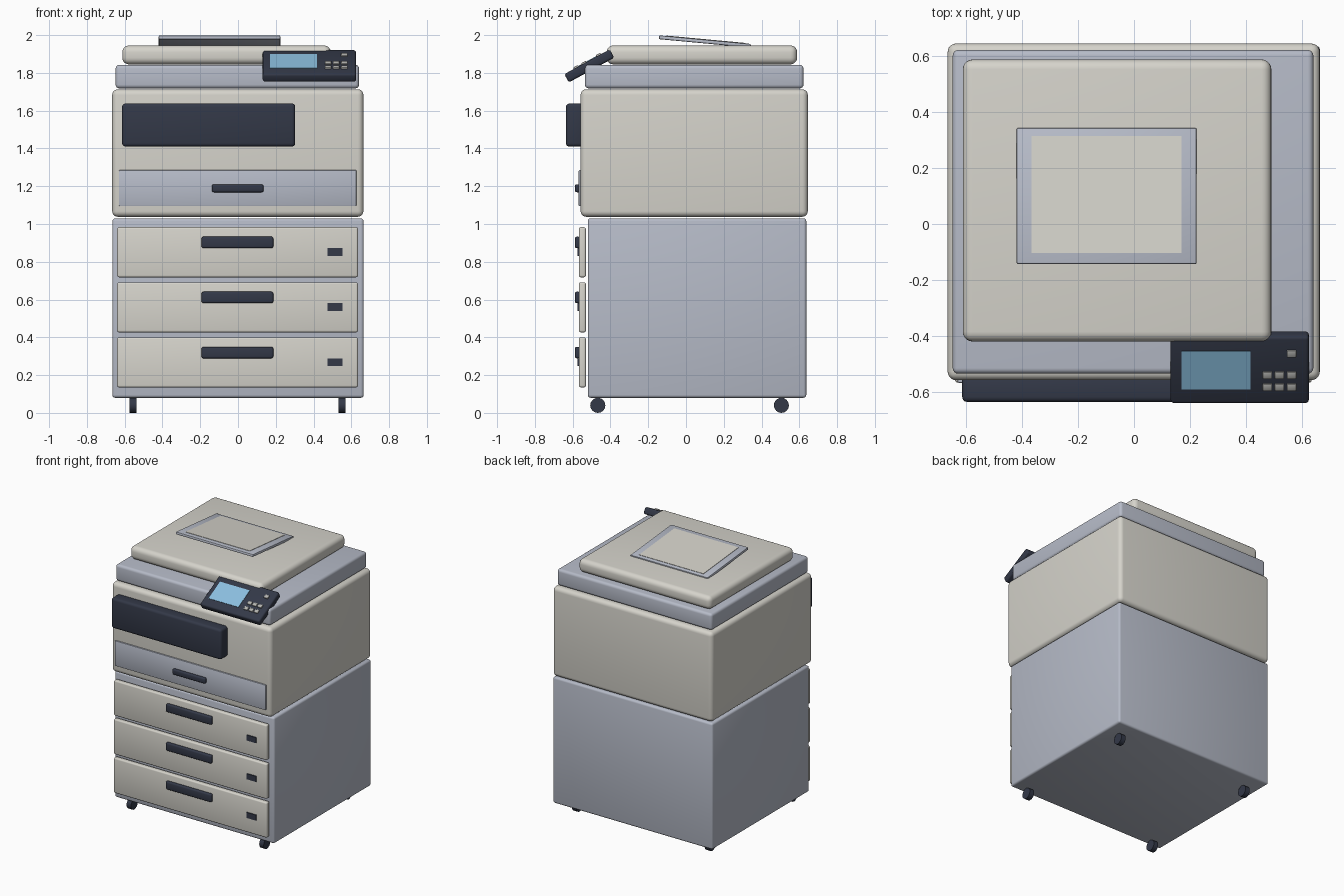
import bpy, math
from mathutils import Matrix, Vector

if "Cube" in bpy.data.objects:
    bpy.data.objects.remove(bpy.data.objects["Cube"])


def material(name, rgb):
    m = bpy.data.materials.new(name)
    m.diffuse_color = (*rgb, 1)
    m.use_nodes = True
    m.node_tree.nodes["Principled BSDF"].inputs["Base Color"].default_value = m.diffuse_color
    return m


BEIGE = material("warm beige", (0.67, 0.655, 0.60))
GREY = material("blue grey", (0.47, 0.50, 0.58))
DARK = material("dark slate", (0.033, 0.040, 0.064))
SCREEN = material("screen blue", (0.26, 0.52, 0.74))
BUTTON = material("button grey", (0.46, 0.46, 0.44))


def finish(o, name, mat, bevel=0, segments=3):
    o.name = name
    o.data.materials.append(mat)
    if bevel:
        b = o.modifiers.new("bevel", "BEVEL")
        b.width, b.segments, b.limit_method = bevel, segments, "ANGLE"
        bpy.ops.object.modifier_apply(modifier="bevel")
    bpy.ops.object.shade_smooth_by_angle(angle=math.radians(35))
    return o


def box(name, mat, x, y, z, bevel=0, segments=3, frame=None):
    """Rounded box from (min, max) ranges, optionally in a tilted frame."""
    bpy.ops.mesh.primitive_cube_add(size=1)
    o = bpy.context.object
    size = [r[1] - r[0] for r in (x, y, z)]
    mid = Vector([(r[0] + r[1]) / 2 for r in (x, y, z)])
    o.data.transform(Matrix.Translation(mid) @ Matrix.Diagonal((*size, 1)))
    finish(o, name, mat, bevel, segments)
    if frame:
        o.matrix_world = frame
    return o


def tilted(origin, degrees):
    return Matrix.Translation(origin) @ Matrix.Rotation(math.radians(degrees), 4, "X")


# Main stacked housings
box("cabinet", GREY, (-0.665, 0.665), (-0.52, 0.637), (0.08, 1.03), 0.015)
box("printer_body", BEIGE, (-0.666, 0.664), (-0.558, 0.645), (1.038, 1.713), 0.03, 5)
box("scanner_base", GREY, (-0.648, 0.641), (-0.535, 0.622), (1.718, 1.843), 0.02, 4)
box("scanner_lid", BEIGE, (-0.612, 0.491), (-0.42, 0.588), (1.845, 1.945), 0.035, 5)

# Three paper drawers with handle and label
for i in range(3):
    top = 0.983 - i * 0.2915
    box(f"drawer_{i+1}", BEIGE, (-0.64, 0.635), (-0.567, -0.53), (top - 0.265, top), 0.01)
    box(f"drawer_handle_{i+1}", DARK, (-0.193, 0.187), (-0.588, -0.56),
        (top - 0.111, top - 0.05), 0.01)
    box(f"drawer_label_{i+1}", DARK, (0.473, 0.552), (-0.574, -0.565),
        (top - 0.153, top - 0.111))

# Output slot cover and bypass tray on the printer body
box("output_cover", DARK, (-0.614, 0.303), (-0.636, -0.54), (1.41, 1.638), 0.018)
box("bypass_tray", GREY, (-0.63, 0.627), (-0.568, -0.55), (1.095, 1.285), 0.004, 2)
box("bypass_handle", DARK, (-0.138, 0.135), (-0.588, -0.56), (1.168, 1.21), 0.01)

# Tilted control panel with screen and buttons
panel = tilted((0.378, -0.512, 1.837), 28.6)
box("control_panel", DARK, (-0.247, 0.247), (-0.137, 0.137), (-0.025, 0.025), 0.012, frame=panel)
box("panel_screen", SCREEN, (-0.209, 0.039), (-0.075, 0.08), (0.02, 0.028), frame=panel)
keys = [(x, y) for y in (-0.066, -0.017) for x in (0.099, 0.142, 0.185)] + [(0.185, 0.07)]
for i, (x, y) in enumerate(keys):
    box(f"panel_button_{i+1}", BUTTON, (x - 0.017, x + 0.017), (y - 0.014, y + 0.014),
        (0.02, 0.033), 0.004, 2, frame=panel)

# Tilted document tray on the lid
tray = tilted((-0.098, 0.1, 1.967), -5.3)
box("document_tray", GREY, (-0.322, 0.322), (-0.244, 0.244), (-0.011, 0.009), 0.006, 2, frame=tray)
box("document_tray_pad", BEIGE, (-0.268, 0.268), (-0.205, 0.215), (0.005, 0.0115), frame=tray)

# Casters
for side, x in (("left", -0.555), ("right", 0.55)):
    for end, y in (("front", -0.467), ("back", 0.505)):
        bpy.ops.mesh.primitive_cylinder_add(vertices=16, radius=0.04, depth=0.037,
                                            location=(x, y, 0.04),
                                            rotation=(0, math.pi / 2, 0))
        finish(bpy.context.object, f"caster_{end}_{side}", DARK)
